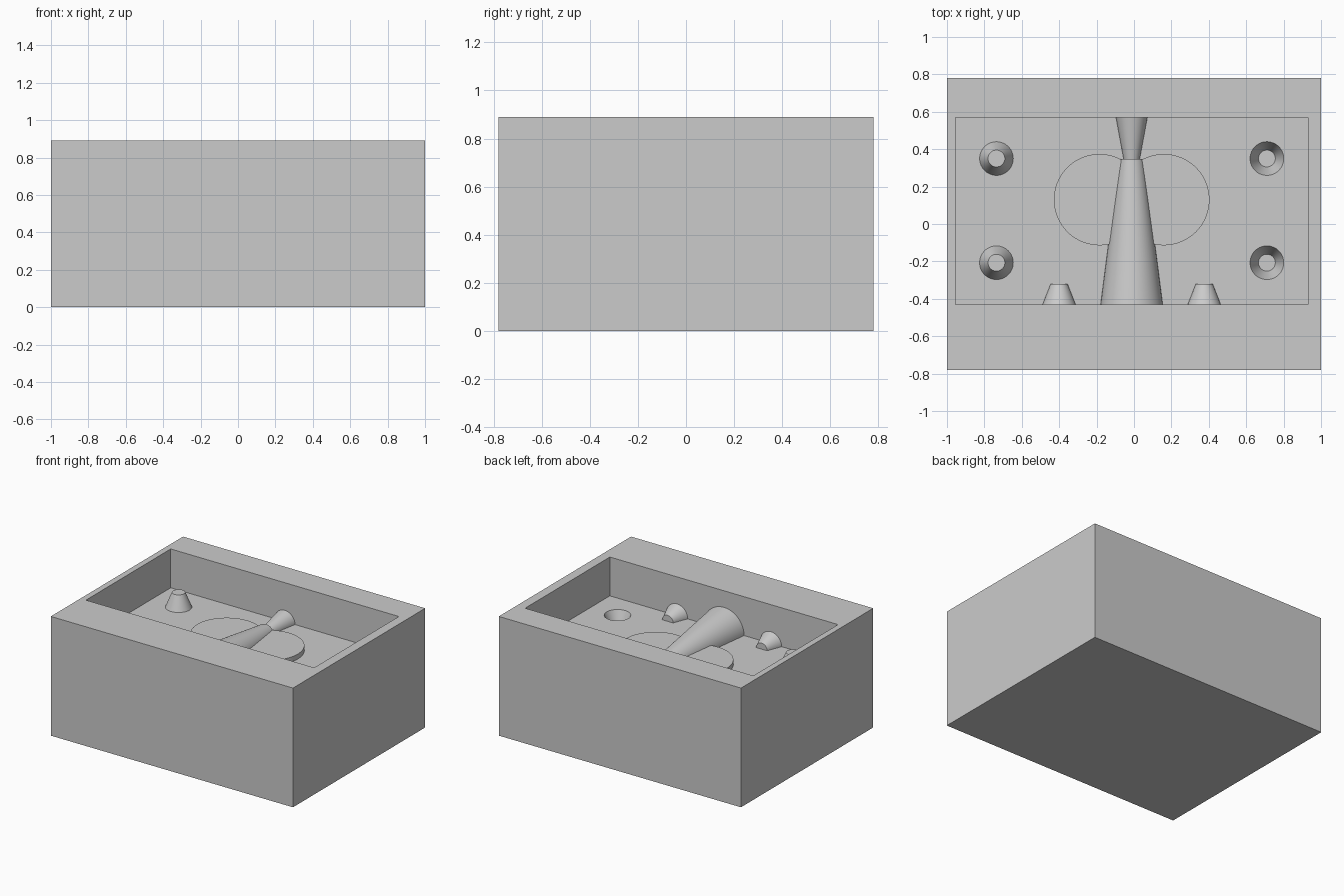
import bpy, bmesh, math
from mathutils import Matrix, Vector

if "Cube" in bpy.data.objects:
    bpy.data.objects.remove(bpy.data.objects["Cube"], do_unlink=True)

# Main measurements
HEIGHT, FLOOR = 0.89, 0.60
CX = -0.0125                    # cavity centre line
FRONT, BACK = -0.43, 0.57       # cavity walls
PEG_R, PEG_TIP, PEG_H = 0.09, 0.045, 0.11

grey = bpy.data.materials.new("plain grey")
grey.use_nodes = True
grey.diffuse_color = (0.6, 0.6, 0.6, 1)
grey.node_tree.nodes["Principled BSDF"].inputs["Base Color"].default_value = (0.6, 0.6, 0.6, 1)


def finish(name, bm, smooth=True):
    mesh = bpy.data.meshes.new(name)
    bm.to_mesh(mesh)
    bm.free()
    mesh.materials.append(grey)
    obj = bpy.data.objects.new(name, mesh)
    bpy.context.collection.objects.link(obj)
    if smooth:
        shade(obj)
    return obj


def shade(obj):
    bpy.ops.object.select_all(action="DESELECT")
    obj.select_set(True)
    bpy.context.view_layer.objects.active = obj
    bpy.ops.object.shade_smooth_by_angle(angle=math.radians(30))


def box(name, low, high):
    low, high = Vector(low), Vector(high)
    bm = bmesh.new()
    place = Matrix.Translation((low + high) / 2) @ Matrix.Diagonal((*(high - low), 1))
    bmesh.ops.create_cube(bm, size=1, matrix=place)
    return finish(name, bm, False)


def frustum(bm, r1, r2, length, place):
    bmesh.ops.create_cone(bm, cap_ends=True, segments=64, radius1=r1, radius2=r2,
                          depth=length, matrix=place)


def half_cone(name, x, y1, y2, r1, r2):
    """Frustum lying along y, cut off at the cavity floor."""
    bm = bmesh.new()
    place = Matrix.Translation((x, (y1 + y2) / 2, FLOOR)) @ Matrix.Rotation(-math.pi / 2, 4, "X")
    frustum(bm, r1, r2, y2 - y1, place)
    bmesh.ops.bisect_plane(bm, geom=bm.verts[:] + bm.edges[:] + bm.faces[:], dist=1e-5,
                           plane_co=(0, 0, FLOOR), plane_no=(0, 0, 1), clear_inner=True)
    # Drop the end that rests against a wall
    hidden = [f for f in bm.faces if all(
        min(abs(v.co.y - FRONT), abs(v.co.y - BACK)) < 1e-4 for v in f.verts)]
    bmesh.ops.delete(bm, geom=hidden, context="FACES")
    return finish(name, bm)


def cut(target, cutter):
    mod = target.modifiers.new("cut", "BOOLEAN")
    mod.operation, mod.solver, mod.object = "DIFFERENCE", "EXACT", cutter
    bpy.ops.object.select_all(action="DESELECT")
    bpy.context.view_layer.objects.active = target
    target.select_set(True)
    bpy.ops.object.modifier_apply(modifier=mod.name)
    bpy.data.objects.remove(cutter, do_unlink=True)


# Block with its open cavity
block = box("mould_block", (-1, -0.78, 0), (1, 0.78, HEIGHT))
cut(block, box("cavity_cutter", (-0.955, FRONT, FLOOR), (0.93, BACK, HEIGHT + 0.1)))

# Locating pegs on one side, matching sockets on the other
for end, y in (("front", -0.207), ("back", 0.35)):
    bm = bmesh.new()
    frustum(bm, PEG_R, PEG_TIP, PEG_H, Matrix.Translation((CX - 0.723, y, FLOOR + PEG_H / 2)))
    bmesh.ops.delete(bm, geom=[f for f in bm.faces if f.normal.z < -0.9], context="FACES")
    finish(end + "_peg", bm)

    bm = bmesh.new()
    # Cutter continues its taper a little above the floor
    extra = 0.02
    wide = PEG_R + (PEG_R - PEG_TIP) * extra / PEG_H
    frustum(bm, PEG_TIP, wide, PEG_H + extra,
            Matrix.Translation((CX + 0.723, y, FLOOR + (extra - PEG_H) / 2)))
    cut(block, finish(end + "_socket_cutter", bm, False))
shade(block)

# Raised plate shaped as two joined discs
radius, offset, top, steps = 0.244, 0.172, 0.637, 64
sweep = math.acos(-offset / radius)
bm = bmesh.new()
outline = []
for side in (0, math.pi):
    for i in range(steps):
        a = side - sweep + 2 * sweep * i / steps
        outline.append(bm.verts.new((CX + offset * math.cos(side) + radius * math.cos(a),
                                     0.13 + radius * math.sin(a), FLOOR)))
base = bm.faces.new(outline)
raised = bmesh.ops.extrude_face_region(bm, geom=[base], use_keep_orig=True)["geom"]
for v in raised:
    if isinstance(v, bmesh.types.BMVert):
        v.co.z = top
bmesh.ops.recalc_face_normals(bm, faces=bm.faces[:])
bmesh.ops.delete(bm, geom=[f for f in bm.faces if f.calc_center_median().z < FLOOR + 0.001],
                 context="FACES_ONLY")
finish("double_disc", bm)

# Core and pouring neck along the centre line
half_cone("tapered_core", CX, FRONT, 0.348, 0.166, 0.066)
half_cone("pouring_neck", CX, 0.348, BACK, 0.043, 0.084)

# Vents against the front wall
for side, sign in (("right", -1), ("left", 1)):
    half_cone(side + "_vent", CX + sign * 0.388, FRONT, -0.32, 0.088, 0.045)
